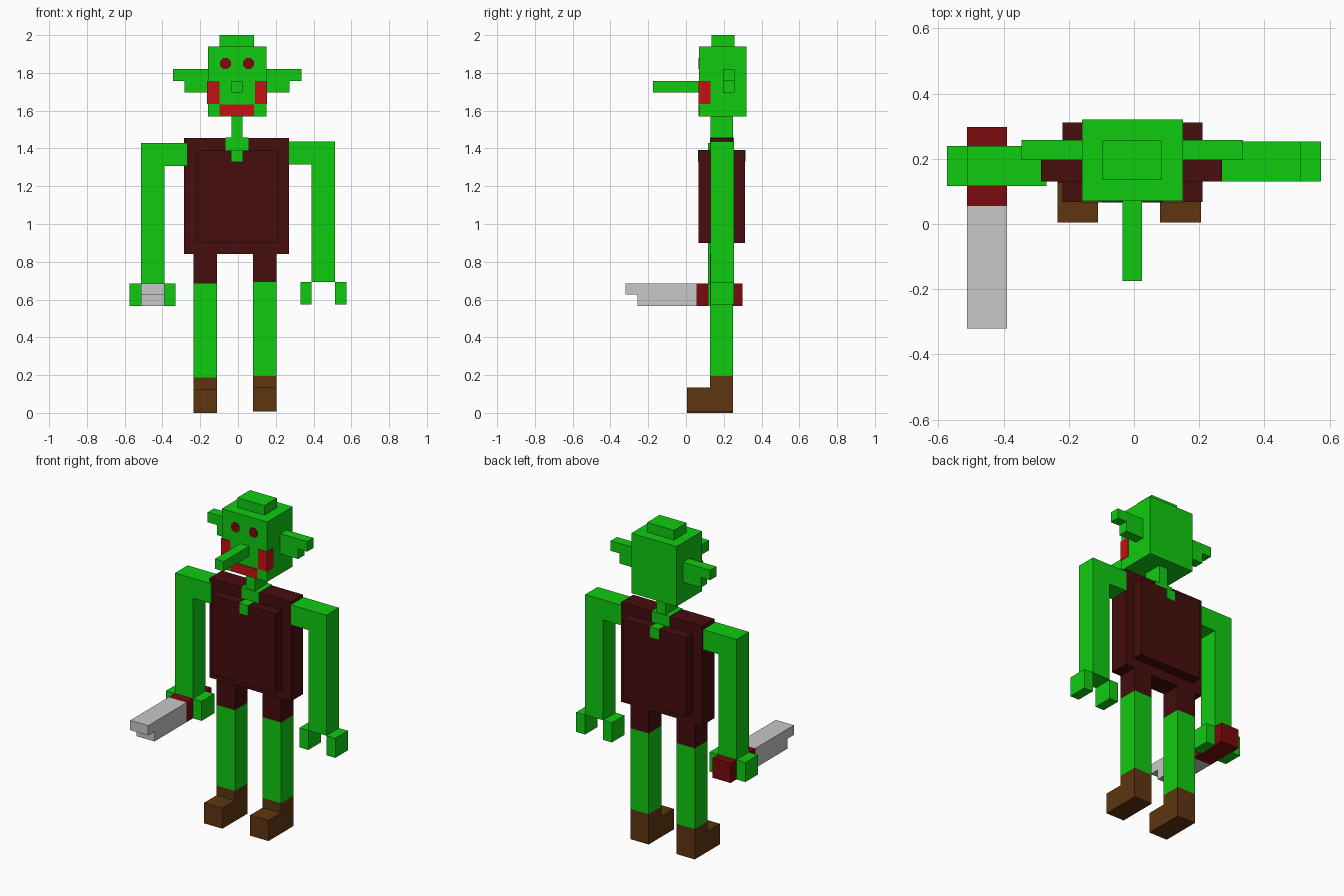
import bpy, math

if "Cube" in bpy.data.objects:
    bpy.data.objects.remove(bpy.data.objects["Cube"])


def mat(name, rgb):
    m = bpy.data.materials.new(name)
    m.diffuse_color = (*rgb, 1)
    m.use_nodes = True
    m.node_tree.nodes["Principled BSDF"].inputs["Base Color"].default_value = m.diffuse_color
    return m


GREEN = mat("skin_green", (0.005, 0.6, 0.005))
MAROON = mat("cloth_maroon", (0.061, 0.004, 0.004))
DARK_RED = mat("dark_red", (0.195, 0.003, 0.004))
RED = mat("paint_red", (0.55, 0.006, 0.007))
BROWN = mat("boot_brown", (0.114, 0.036, 0.005))
GREY = mat("blade_grey", (0.58, 0.58, 0.58))


def prism(name, pts, lo, hi, axis, m):
    """Extrude a 2D outline along 'x' (points are y, z) or 'y' (points are x, z)."""
    def put(p, d):
        return (d, p[0], p[1]) if axis == 'x' else (p[0], d, p[1])
    area = sum(a[0] * b[1] - b[0] * a[1] for a, b in zip(pts, pts[1:] + pts[:1]))
    if (area > 0) != (axis == 'x'):
        pts = pts[::-1]
    n = len(pts)
    verts = [put(p, lo) for p in pts] + [put(p, hi) for p in pts]
    faces = [tuple(range(n))[::-1], tuple(range(n, 2 * n))]
    faces += [(i, (i + 1) % n, n + (i + 1) % n, n + i) for i in range(n)]
    me = bpy.data.meshes.new(name)
    me.from_pydata(verts, [], faces)
    me.materials.append(m)
    ob = bpy.data.objects.new(name, me)
    bpy.context.collection.objects.link(ob)
    return ob


def box(name, x, y, z, m):
    x = sorted(x)
    return prism(name, [(x[0], z[0]), (x[1], z[0]), (x[1], z[1]), (x[0], z[1])],
                 y[0], y[1], 'y', m)


# Head, cap bump, nose and neck
box("head", (-0.16, 0.15), (0.07, 0.32), (1.57, 1.94), GREEN)
box("head_bump", (-0.098, 0.086), (0.135, 0.257), (1.94, 2.0), GREEN)
box("nose", (-0.035, 0.025), (-0.175, 0.07), (1.695, 1.757), GREEN)
box("neck", (-0.035, 0.025), (0.13, 0.25), (1.44, 1.57), GREEN)

# Painted mouth
box("mouth", (-0.098, 0.086), (0.066, 0.072), (1.573, 1.632), RED)

# Torso with the thicker vest panel through it
box("torso", (-0.285, 0.27), (0.13, 0.25), (0.84, 1.455), MAROON)
box("vest_panel", (-0.22, 0.21), (0.067, 0.312), (0.90, 1.39), MAROON)

# Stepped neckline showing skin at front, top and back
box("neckline_upper", (-0.065, 0.055), (0.126, 0.254), (1.385, 1.458), GREEN)
box("neckline_lower", (-0.035, 0.025), (0.063, 0.316), (1.33, 1.393), GREEN)

for side, s in (("left", -1), ("right", 1)):
    # Face and leg parts sit around slightly shifted centre lines
    hx = lambda d: -0.005 + s * d
    lx = lambda d: -0.015 + s * d

    # Ear: long upper step, short lower step
    prism(side + "_ear", [(hx(0.155), 1.696), (hx(0.278), 1.696), (hx(0.278), 1.758),
                          (hx(0.34), 1.758), (hx(0.34), 1.82), (hx(0.155), 1.82)],
          0.197, 0.258, 'y', GREEN)

    # Painted eye and wrapped cheek
    eye = [(hx(0.061) + 0.031 * math.cos(math.pi * (k + 0.5) / 4),
            1.85 + 0.031 * math.sin(math.pi * (k + 0.5) / 4)) for k in range(8)]
    prism(side + "_eye", eye, 0.066, 0.072, 'y', DARK_RED)
    box(side + "_cheek", (hx(0.094), hx(0.158)), (0.066, 0.13), (1.635, 1.757), RED)

    # Arm: bent outline from shoulder to wrist, then two fingers
    y = (0.117, 0.24) if s < 0 else (0.13, 0.253)
    dz = 0 if s < 0 else 0.008
    prism(side + "_arm", [(s * 0.268, 1.43 + dz), (s * 0.513, 1.43 + dz),
                          (s * 0.513, 0.686 + dz), (s * 0.39, 0.686 + dz),
                          (s * 0.39, 1.306 + dz), (s * 0.268, 1.306 + dz)],
          y[0], y[1], 'y', GREEN)
    for part, fx in (("outer", (0.513, 0.574)), ("inner", (0.33, 0.39))):
        box(f"{side}_{part}_finger", (s * fx[0], s * fx[1]), y,
            (0.565 + dz, 0.686 + dz), GREEN)

    # Leg: trouser, bare shin, boot
    x = (lx(0.095), lx(0.22))
    b = 0 if s < 0 else 0.008
    box(side + "_trouser", x, (0.127, 0.25), (0.686 + b, 0.84), MAROON)
    box(side + "_shin", x, (0.127, 0.25), (0.187 + b, 0.686 + b), GREEN)
    prism(side + "_boot", [(0.005, b), (0.25, b), (0.25, 0.187 + b), (0.127, 0.187 + b),
                           (0.127, 0.127 + b), (0.005, 0.127 + b)],
          min(x), max(x), 'x', BROWN)

# Blade held in the left hand
box("blade_handle", (-0.513, -0.39), (0.055, 0.298), (0.565, 0.686), DARK_RED)
prism("blade", [(0.055, 0.565), (-0.258, 0.565), (-0.258, 0.626), (-0.32, 0.626),
                (-0.32, 0.686), (0.055, 0.686)], -0.513, -0.39, 'x', GREY)
